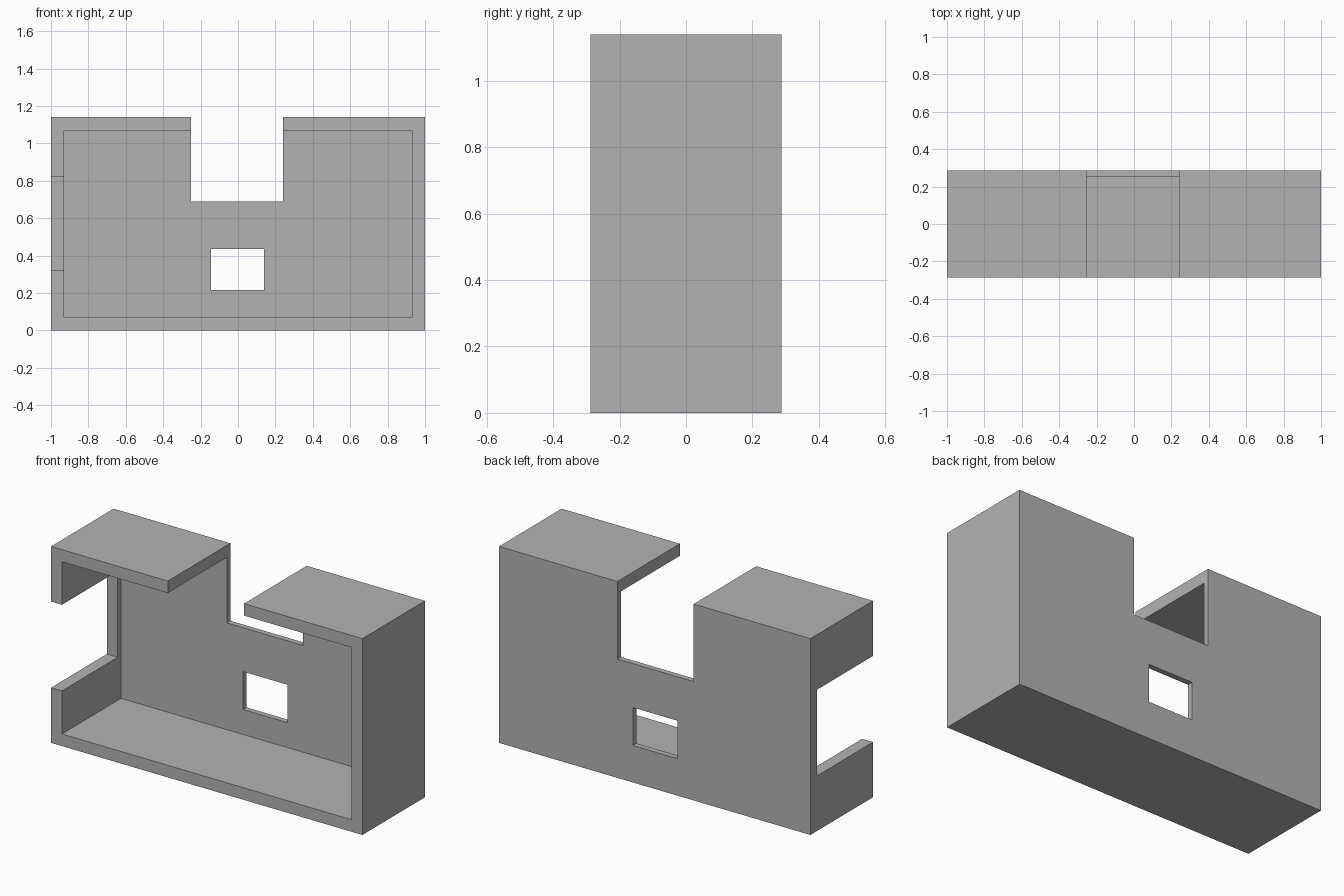
import bpy

if "Cube" in bpy.data.objects:
    bpy.data.objects.remove(bpy.data.objects["Cube"], do_unlink=True)

W, D, H = 1.0, 0.287, 1.14      # half width, half depth, height
WALL, BACK = 0.07, 0.032        # frame and back panel thickness
OUT = 0.1                       # cutter overshoot


def box(name, x, y, z):
    """Axis-aligned box from (min, max) ranges."""
    bpy.ops.mesh.primitive_cube_add(
        size=1, location=[(a + b) / 2 for a, b in (x, y, z)])
    ob = bpy.context.object
    ob.name = name
    ob.scale = [b - a for a, b in (x, y, z)]
    bpy.ops.object.transform_apply(location=True, rotation=True, scale=True)
    return ob


def cut(target, name, x, y, z):
    """Subtract a box from the target."""
    cutter = box(name, x, y, z)
    cutter.hide_render = True
    mod = target.modifiers.new(name, "BOOLEAN")
    mod.operation, mod.solver, mod.object = "DIFFERENCE", "EXACT", cutter
    bpy.context.view_layer.objects.active = target
    bpy.ops.object.modifier_apply(modifier=name)
    bpy.data.objects.remove(cutter, do_unlink=True)


grey = bpy.data.materials.new("mid grey")
grey.use_nodes = True
colour = (0.45, 0.45, 0.45, 1)
grey.diffuse_color = colour
grey.node_tree.nodes["Principled BSDF"].inputs["Base Color"].default_value = colour

# Open-fronted case
case = box("open_case", (-W, W), (-D, D), (0, H))
cut(case, "cavity", (-W + WALL, W - WALL), (-D - OUT, D - BACK), (WALL, H - WALL))
# Notch through the top and back panel
cut(case, "top_notch", (-0.25, 0.24), (-D - OUT, D + OUT), (0.69, H + OUT))
# Opening in the right side wall, leaving a stub at the back
cut(case, "side_opening", (-W - OUT, -W + WALL + 0.01), (-D - OUT, 0.225), (0.32, 0.82))
# Window in the back panel
cut(case, "back_window", (-0.145, 0.14), (0, D + OUT), (0.215, 0.435))

case.data.materials.clear()
case.data.materials.append(grey)
for face in case.data.polygons:
    face.material_index = 0
    face.use_smooth = False
